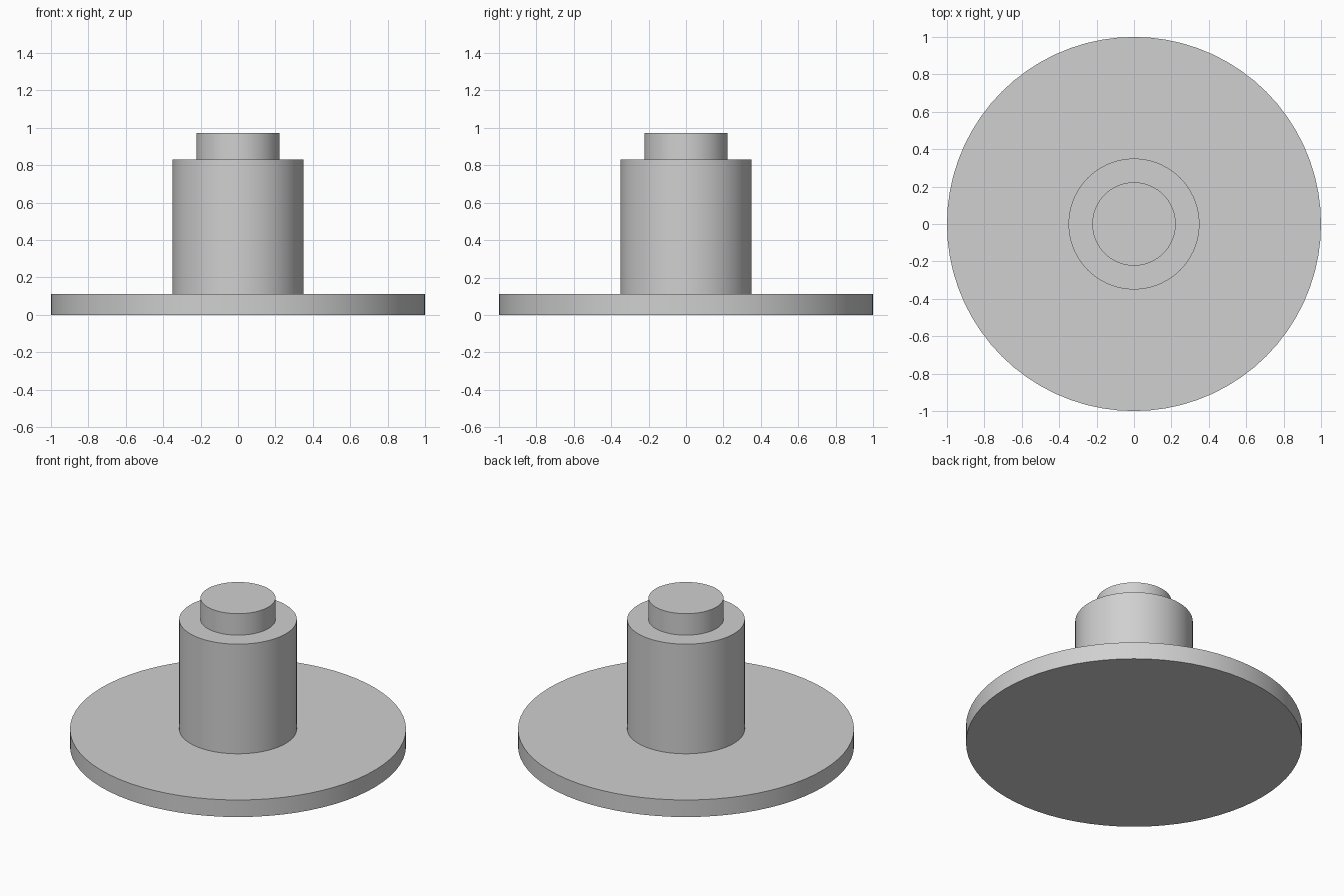
import bpy
import math

if "Cube" in bpy.data.objects:
    bpy.data.objects.remove(bpy.data.objects["Cube"])

grey = bpy.data.materials.new("light grey")
grey.diffuse_color = (0.63, 0.63, 0.63, 1.0)
grey.use_nodes = True
grey.node_tree.nodes["Principled BSDF"].inputs["Base Color"].default_value = grey.diffuse_color


def disc(name, radius, z0, z1):
    """Upright cylinder between two heights, smooth side and sharp rims."""
    bpy.ops.mesh.primitive_cylinder_add(
        vertices=72, radius=radius, depth=z1 - z0, location=(0, 0, (z0 + z1) / 2))
    obj = bpy.context.object
    obj.name = name
    obj.data.materials.append(grey)
    bpy.ops.object.shade_smooth_by_angle(angle=math.radians(30))
    return obj


# Wide base flange, thick shaft and narrow end pin
disc("base_flange", 1.0, 0.0, 0.112)
disc("shaft", 0.35, 0.112, 0.832)
disc("end_pin", 0.223, 0.832, 0.973)
